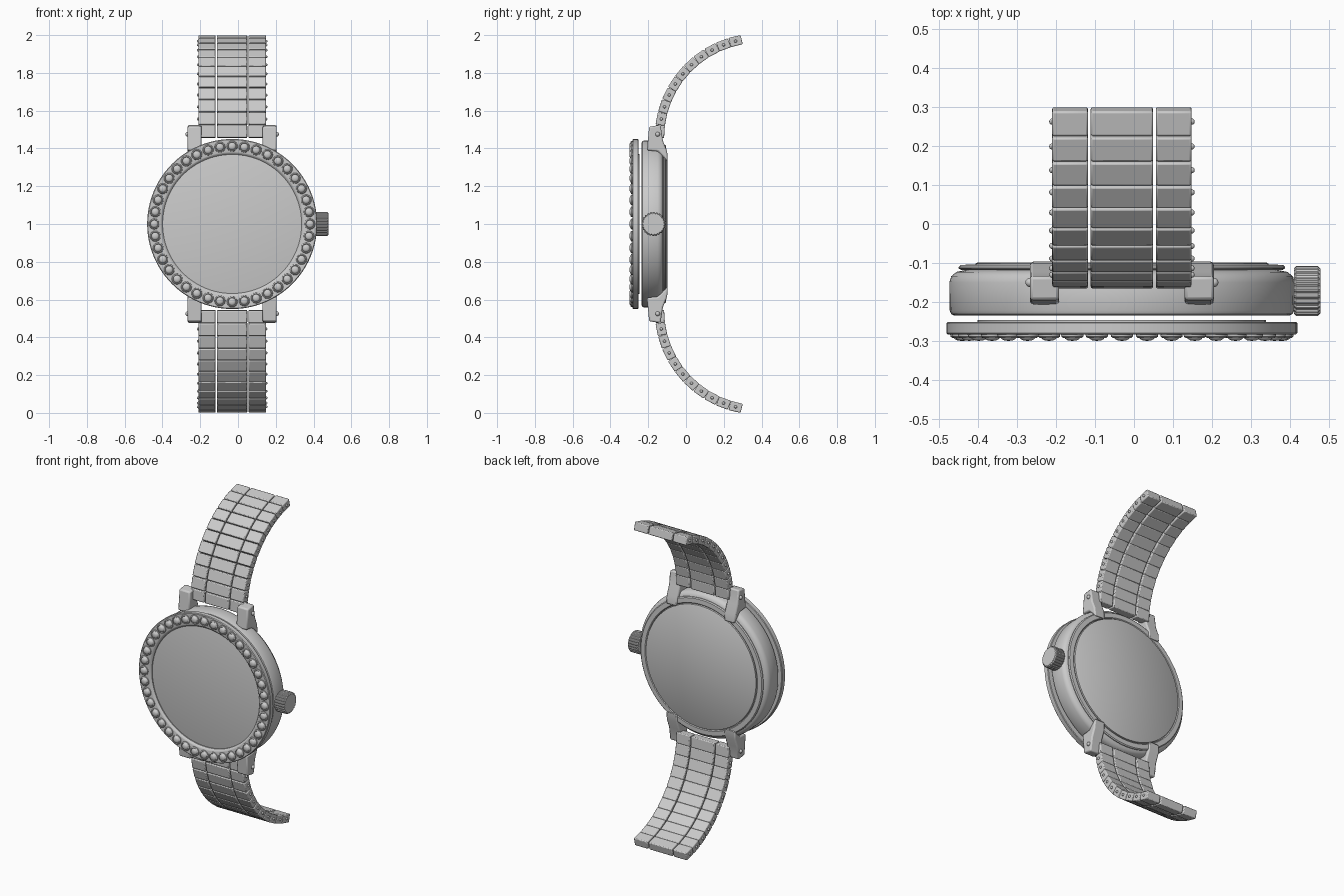
import bpy, bmesh
from math import sin, cos, pi, radians
from mathutils import Matrix, Vector

if "Cube" in bpy.data.objects:
    bpy.data.objects.remove(bpy.data.objects["Cube"])

CX, CZ = -0.031, 1.0     # watch centre


def finish(name, bm, loc=(0, 0, 0), bevel=0, mirror=None, angle=35):
    bmesh.ops.remove_doubles(bm, verts=bm.verts, dist=1e-5)
    bmesh.ops.recalc_face_normals(bm, faces=bm.faces)
    me = bpy.data.meshes.new(name)
    bm.to_mesh(me)
    bm.free()
    ob = bpy.data.objects.new(name, me)
    ob.location = loc
    bpy.context.collection.objects.link(ob)
    bpy.ops.object.select_all(action='DESELECT')
    ob.select_set(True)
    bpy.context.view_layer.objects.active = ob
    bpy.ops.object.shade_smooth_by_angle(angle=radians(angle))
    if bevel:
        b = ob.modifiers.new("bevel", 'BEVEL')
        b.width, b.segments = bevel, 2
    if mirror:
        m = ob.modifiers.new("mirror", 'MIRROR')
        m.use_axis = ('X' in mirror, False, 'Z' in mirror)
        m.mirror_object = case
    return ob


def lathe(bm, prof, segs, mat=Matrix(), closed=False, ripple=0):
    """Spin (radius, y) points around the y axis; ripple cuts alternate spokes in."""
    rings = []
    for i in range(segs):
        a = 2 * pi * i / segs
        k = 1 - ripple * (i // 2 % 2)
        rings.append([bm.verts.new(mat @ Vector((r * k * cos(a), y, r * k * sin(a))))
                      for r, y in prof])
    n = len(prof)
    for i in range(segs):
        p, q = rings[i], rings[(i + 1) % segs]
        for j in range(n if closed else n - 1):
            k = (j + 1) % n
            vs = [p[j], p[k], q[k], q[j]]
            if prof[j][0] == 0:
                vs = [p[j], p[k], q[k]]
            elif prof[k][0] == 0:
                vs = [p[j], p[k], q[j]]
            bm.faces.new(vs)


def turned(name, prof, closed=False, segs=96):
    bm = bmesh.new()
    lathe(bm, prof, segs, closed=closed)
    return finish(name, bm, (CX, 0, CZ))


# Case body, back ring and back plate
case = turned("case_body", [(.37, -.235), (.43, -.235), (.438, -.231), (.442, -.222), (.443, -.15),
                            (.438, -.134), (.425, -.123), (.40, -.118), (.37, -.118)], True)
turned("back_ring", [(.38, -.12), (.412, -.118), (.419, -.114), (.419, -.11), (.413, -.105),
                     (.385, -.104), (.38, -.108)], True)
turned("back_plate", [(0, -.118), (.376, -.118), (.376, -.102), (.371, -.099), (0, -.099)])

# Bezel and glass
turned("bezel", [(.368, -.251), (.446, -.251), (.45, -.254), (.45, -.280), (.446, -.284),
                 (.382, -.284), (.376, -.282), (.368, -.272)], True)
turned("glass", [(0, -.246), (.37, -.246), (.37, -.266), (.362, -.268), (0, -.268)])

# Beads set around the bezel
bm = bmesh.new()
bead = [(.029, .002), (.028, -.005), (.023, -.009), (.0205, -.006), (.018, -.011),
        (.011, -.0148), (0, -.016)]
for i in range(40):
    a = 2 * pi * i / 40
    lathe(bm, bead, 16, Matrix.Translation((.412 * cos(a), -.284, .412 * sin(a))))
finish("bezel_beads", bm, (CX, 0, CZ))

# Ribbed crown with smooth cap and stem
side = Matrix.Rotation(-pi / 2, 4, 'Z')
bm = bmesh.new()
lathe(bm, [(0, 0), (.058, 0), (.064, .006), (.064, .062), (.058, .068), (0, .068)], 96, side, ripple=.06)
finish("crown", bm, (.41, -.172, CZ), angle=25)
bm = bmesh.new()
lathe(bm, [(0, -.03), (.035, -.03), (.035, .01), (0, .01)], 32, side)
finish("crown_stem", bm, (.41, -.172, CZ))

# Four lugs from a side profile
bm = bmesh.new()
prof = [(-.207, 1.39), (-.195, 1.515), (-.135, 1.524), (-.122, 1.44), (-.10, 1.385),
        (-.096, 1.33), (-.12, 1.355), (-.15, 1.385)]
f = bm.faces.new([bm.verts.new((.13, y, z)) for y, z in prof])
ext = bmesh.ops.extrude_face_region(bm, geom=[f])
bmesh.ops.translate(bm, vec=(.075, 0, 0), verts=[v for v in ext['geom'] if isinstance(v, bmesh.types.BMVert)])
finish("lugs", bm, bevel=.008, mirror='XZ')

# Pin heads on the lugs
bm = bmesh.new()
bmesh.ops.create_uvsphere(bm, u_segments=12, v_segments=8, radius=.012,
                          matrix=Matrix.Translation((.205, -.15, 1.475)))
finish("lug_pins", bm, mirror='XZ')

# Curved strap: 11 links along an arc, side links mirrored
R, YC, ZC, N = .527, .387, 1.456, 11
STEP = radians(80) / N


def link_frame(i, x):
    a = (i + .5) * STEP
    return (Matrix.Translation((x, YC - R * cos(a), ZC + R * sin(a)))
            @ Matrix.Rotation(-a, 4, 'X'))


def links(name, x0, x1, mirror):
    bm = bmesh.new()
    size = Matrix.Diagonal((x1 - x0, .05, R * STEP * .985, 1))
    for i in range(N):
        bmesh.ops.create_cube(bm, size=1, matrix=link_frame(i, (x0 + x1) / 2) @ size)
    finish(name, bm, bevel=.005, mirror=mirror)


links("strap_middle_links", -.111, .049, 'Z')
links("strap_side_links", .056, .148, 'XZ')

# Small pin ends on the strap edges
bm = bmesh.new()
for i in range(N):
    bmesh.ops.create_uvsphere(bm, u_segments=10, v_segments=6, radius=.008, matrix=link_frame(i, .148))
finish("strap_pin_ends", bm, mirror='XZ')
